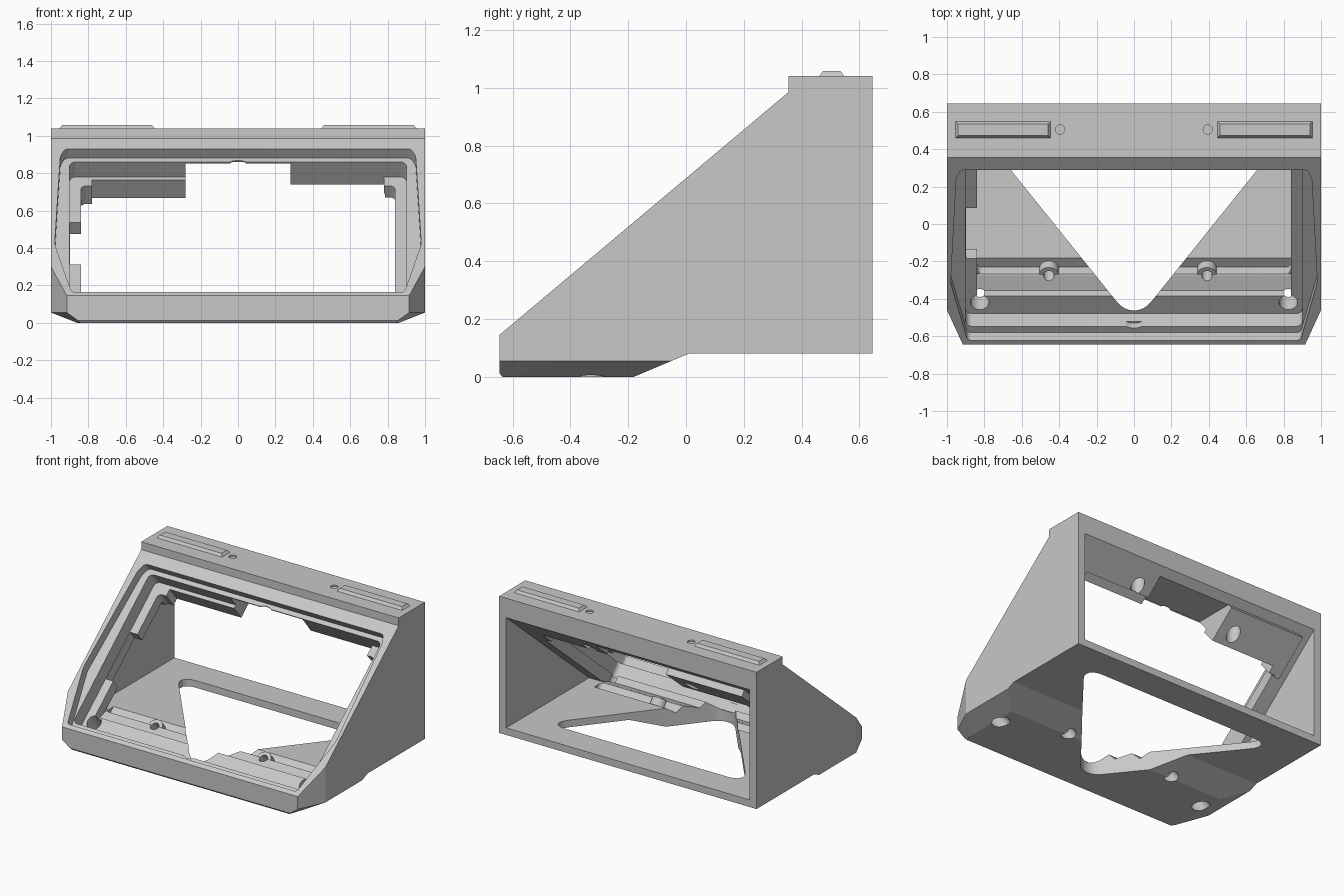
import bpy, bmesh, math
from mathutils import Matrix, Vector

if "Cube" in bpy.data.objects:
    bpy.data.objects.remove(bpy.data.objects["Cube"], do_unlink=True)

grey = bpy.data.materials.new("plain_grey")
grey.use_nodes = True
grey.diffuse_color = (0.58, 0.58, 0.58, 1)
grey.node_tree.nodes["Principled BSDF"].inputs["Base Color"].default_value = (0.58, 0.58, 0.58, 1)

# Working frames: plan (x, y, z), side profile (y, z, x), sloped face (x, along, outward)
PLAN = Matrix.Identity(4)
SIDE = Matrix(((0, 0, 1, 0), (1, 0, 0, 0), (0, 1, 0, 0), (0, 0, 0, 1)))
LOW, HIGH = Vector((0, -0.645, 0.145)), Vector((0, 0.355, 0.985))
along = (HIGH - LOW).normalized()
outward = Vector((1, 0, 0)).cross(along)
SLOPE = Matrix.Translation(LOW) @ Matrix((Vector((1, 0, 0)), along, outward)).transposed().to_4x4()


def add_object(name, bm):
    bmesh.ops.recalc_face_normals(bm, faces=bm.faces[:])
    mesh = bpy.data.meshes.new(name)
    bm.to_mesh(mesh)
    bm.free()
    mesh.materials.append(grey)
    obj = bpy.data.objects.new(name, mesh)
    bpy.context.collection.objects.link(obj)
    return obj


def prism(name, points, low, high, frame, rounding=0.0):
    """Extrude an outline between two levels; optionally round its corners."""
    bm = bmesh.new()
    face = bm.faces.new([bm.verts.new((u, v, low)) for u, v in points])
    ext = bmesh.ops.extrude_face_region(bm, geom=[face])
    for v in ext["geom"]:
        if isinstance(v, bmesh.types.BMVert):
            v.co.z = high
    if rounding:
        uprights = [e for e in bm.edges if abs(e.verts[0].co.z - e.verts[1].co.z) > 1e-5]
        bmesh.ops.bevel(bm, geom=uprights, offset=rounding, segments=8, profile=0.5, affect='EDGES')
    bm.transform(frame)
    return add_object(name, bm)


def rect(u0, u1, v0, v1):
    return [(u0, v0), (u1, v0), (u1, v1), (u0, v1)]


def rod(name, centre, radius, length, frame=PLAN):
    bm = bmesh.new()
    bmesh.ops.create_cone(bm, cap_ends=True, segments=28, radius1=radius, radius2=radius, depth=length)
    bm.transform(Matrix.Translation(centre) @ frame.to_3x3().to_4x4())
    return add_object(name, bm)


def combine(target, tool, operation='DIFFERENCE'):
    tool.hide_render = True
    mod = target.modifiers.new("cut", 'BOOLEAN')
    mod.operation, mod.solver, mod.object = operation, 'EXACT', tool
    bpy.context.view_layer.update()
    result = target.evaluated_get(bpy.context.evaluated_depsgraph_get())
    mesh = bpy.data.meshes.new_from_object(result)
    target.modifiers.clear()
    target.data = mesh
    bpy.data.objects.remove(tool, do_unlink=True)


# Wedge-shaped outer body
housing = prism("housing", [(-0.645, 0.012), (-0.635, 0), (-0.18, 0), (0.01, 0.08), (0.645, 0.08),
                            (0.645, 1.04), (0.355, 1.04), (0.355, 0.985), (-0.645, 0.145)], -1, 1, SIDE)

# Angled front corners and slanted lower edges that follow the sides and corners
bm = bmesh.new()
bm.from_mesh(housing.data)
for side in (-1, 1):
    for point, normal in (((side, -0.46, 0), (0.185 * side, -0.085, 0)),
                          ((side, 0, 0.055), (0.055 * side, 0, -0.14)),
                          ((side, -0.46, 0.055), (0.05 * side, -0.023, -0.07))):
        cut = bmesh.ops.bisect_plane(bm, geom=bm.verts[:] + bm.edges[:] + bm.faces[:],
                                     plane_co=point, plane_no=normal, clear_outer=True)
        rim = [e for e in cut["geom_cut"] if isinstance(e, bmesh.types.BMEdge)]
        bmesh.ops.holes_fill(bm, edges=rim)
bmesh.ops.recalc_face_normals(bm, faces=bm.faces[:])
bm.to_mesh(housing.data)
bm.free()

# Rear cavity, open at the back, with a thicker tab left on one side of the top
combine(housing, prism("cavity", [(0.8, 0.13), (-0.275, 0.13), (0.66, 0.916), (0.8, 0.916)],
                       -0.945, 0.945, SIDE))
combine(housing, prism("thick_tab", rect(-0.87, -0.28, 1.1, 1.41), -0.295, -0.2, SLOPE), 'UNION')

# Stepped opening in the sloped face
half = [(0.89, 0.03), (0.98, 0.43), (0.95, 1.16), (0.925, 1.221)]
outline = half + [(-x, s) for x, s in reversed(half)]
combine(housing, prism("outer_recess", outline, -0.065, 0.3, SLOPE, 0.02))
combine(housing, prism("inner_recess", rect(-0.9, 0.9, 0.073, 1.19), -0.17, 0.1, SLOPE, 0.035))
combine(housing, prism("window", rect(-0.84, 0.84, 0.28, 1.115), -0.31, 0, SLOPE, 0.03))
combine(housing, prism("left_window_top", rect(-0.78, -0.2, 0.9, 1.165), -0.4, -0.1, SLOPE))
combine(housing, prism("right_window_top", rect(-0.28, 0.78, 0.9, 1.188), -0.4, -0.1, SLOPE))
combine(housing, prism("right_tab_relief", rect(0.275, 0.785, 1.1, 1.25), -0.4, -0.222, SLOPE))
combine(housing, prism("centre_gap", rect(0.315, 0.8, 0.5, 0.86), -0.28, 0.28, SIDE))
combine(housing, prism("side_notch", rect(-0.898, -0.7, 0.46, 0.81), -0.28, -0.1, SLOPE))
combine(housing, prism("floor_step", [(-0.4, 0.157), (-0.355, 0.103), (-0.27, 0.132), (-0.2, 0.3)],
                       -0.84, 0.84, SIDE))

# Shallow finger notches in the middle of the upper and lower edges
for s in (1.122, 0.141):
    combine(housing, rod("finger_notch", SLOPE @ Vector((0, s, -0.075)), 0.08, 0.06, SLOPE))

# Rounded triangular opening in the floor
combine(housing, prism("floor_opening", [(0, -0.53), (0.78, 0.44), (-0.78, 0.44)], -0.2, 0.3, PLAN, 0.147))

# Tilted screw bosses on the floor, bored through and widened below
for x in (-0.455, 0.39):
    centre = Vector((x, -0.25, 0.1))
    combine(housing, rod("floor_boss", centre, 0.052, 0.07, SLOPE), 'UNION')
    combine(housing, rod("floor_screw_hole", centre, 0.028, 0.4, SLOPE))
    combine(housing, rod("floor_counterbore", centre - 0.13 * outward, 0.043, 0.2, SLOPE))

# Ledge screw holes, holes up through the tabs and dimples on top
for side in (-1, 1):
    combine(housing, rod("ledge_screw_hole", (0.825 * side, -0.375, 0.06), 0.05, 0.4, SLOPE))
    combine(housing, rod("tab_hole", (0.395 * side, 0.505, 0.8), 0.045, 0.44))
    combine(housing, rod("top_dimple", (0.395 * side, 0.505, 1.045), 0.025, 0.03))

# Tapered raised strips on the top
for side, label in ((-1, "right"), (1, "left")):
    bm = bmesh.new()
    bmesh.ops.create_cube(bm, size=1)
    for v in bm.verts:
        inset = 0.016 if v.co.z > 0 else 0
        v.co.x = 0.7 * side + math.copysign(0.256 - inset, v.co.x)
        v.co.y = 0.504 + math.copysign(0.046 - inset, v.co.y)
        v.co.z = 1.058 if v.co.z > 0 else 1.037
    add_object(label + "_top_strip", bm)

# Smooth the rounded corners and holes, keep edges sharp
bpy.ops.object.select_all(action='DESELECT')
housing.select_set(True)
bpy.context.view_layer.objects.active = housing
bpy.ops.object.shade_smooth_by_angle(angle=math.radians(18))
